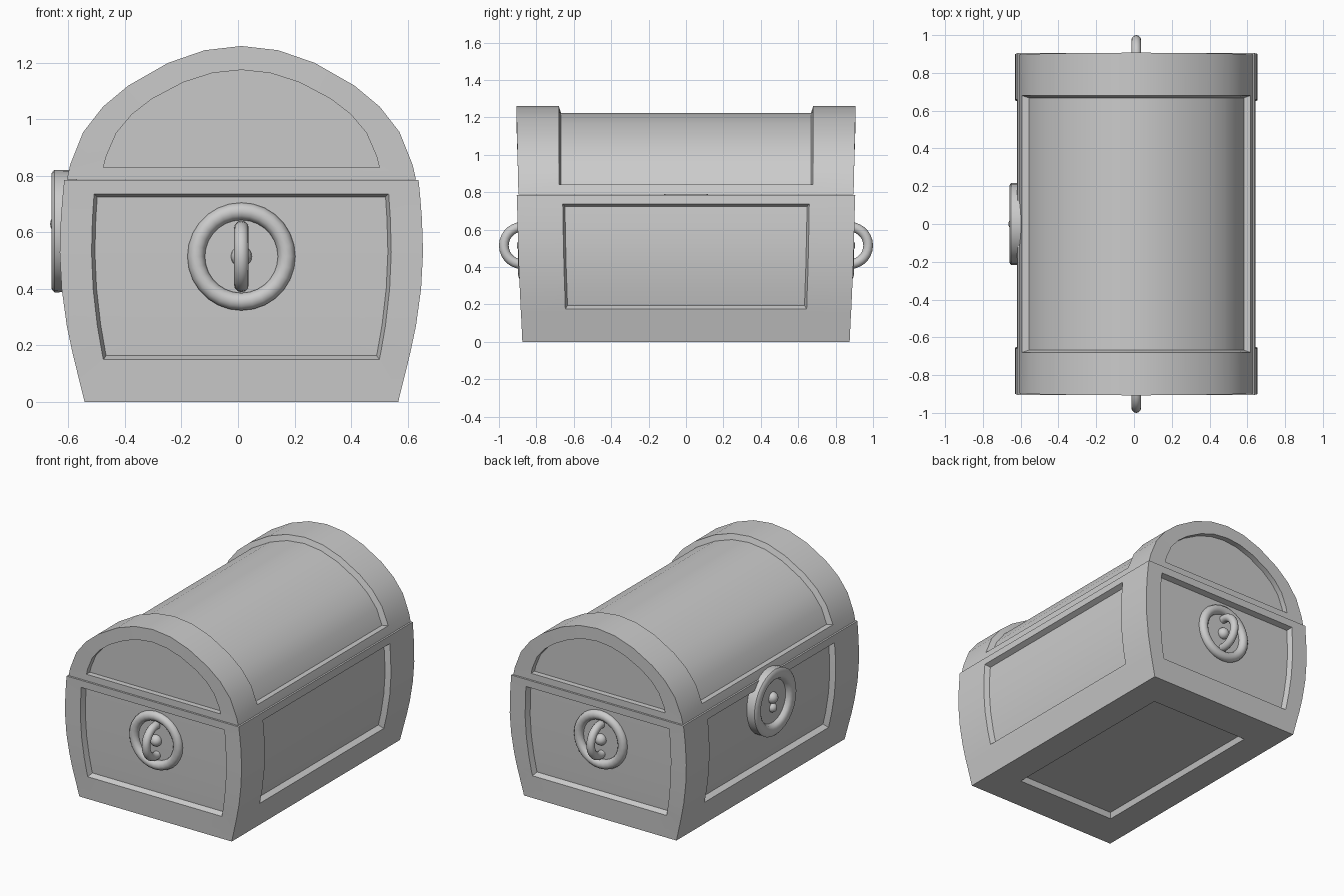
import bpy, bmesh, math
from mathutils import Vector, Matrix

if "Cube" in bpy.data.objects:
    bpy.data.objects.remove(bpy.data.objects["Cube"])

CX = 0.012


def finish(bm, name, angle=30):
    bmesh.ops.recalc_face_normals(bm, faces=bm.faces)
    mesh = bpy.data.meshes.new(name)
    bm.to_mesh(mesh)
    bm.free()
    ob = bpy.data.objects.new(name, mesh)
    bpy.context.collection.objects.link(ob)
    bpy.ops.object.select_all(action='DESELECT')
    bpy.context.view_layer.objects.active = ob
    ob.select_set(True)
    bpy.ops.object.shade_smooth_by_angle(angle=math.radians(angle))
    return ob


def sink(bm, faces, depth=0.035):
    bmesh.ops.inset_region(bm, faces=faces, thickness=0.012, depth=-depth,
                           use_even_offset=True)


# Chest body: bulging box with cuts at the panel borders
levels = [(0, .555, .875), (.15, .592, .882), (.175, .598, .884), (.27, .618, .888),
          (.4, .636, .894), (.53, .643, .898), (.65, .639, .901), (.737, .632, .903),
          (.785, .627, .905)]
xs = [-1, -.825, -.65, .65, .825, 1]
ys = [-1, -.73, .73, 1]
bm = bmesh.new()
grid = {}


def vert(i, j, k):
    if (i, j, k) not in grid:
        z, w, d = levels[k]
        grid[i, j, k] = bm.verts.new((CX + xs[i] * w, ys[j] * d, z))
    return grid[i, j, k]


nx, ny, nz = len(xs) - 1, len(ys) - 1, len(levels) - 1
panels = {"ends0": [], "ends1": [], "sides0": [], "sides1": [], "base": []}
for k in range(nz):
    for s, j in enumerate((0, ny)):
        for i in range(nx):
            f = bm.faces.new([vert(i, j, k), vert(i + 1, j, k),
                              vert(i + 1, j, k + 1), vert(i, j, k + 1)])
            if 0 < i < nx - 1 and 1 <= k < nz - 1:
                panels["ends%d" % s].append(f)
    for s, i in enumerate((0, nx)):
        for j in range(ny):
            f = bm.faces.new([vert(i, j, k), vert(i, j + 1, k),
                              vert(i, j + 1, k + 1), vert(i, j, k + 1)])
            if j == 1 and 2 <= k < nz - 1:
                panels["sides%d" % s].append(f)
for k in (0, nz):
    for i in range(nx):
        for j in range(ny):
            f = bm.faces.new([vert(i, j, k), vert(i + 1, j, k),
                              vert(i + 1, j + 1, k), vert(i, j + 1, k)])
            if k == 0 and i == 2 and j == 1:
                panels["base"].append(f)
bmesh.ops.recalc_face_normals(bm, faces=bm.faces)
for faces in panels.values():
    sink(bm, faces)
finish(bm, "chest_body")

# Arched lid: lofted loops with sunken end panels and a sunken barrel
half = [(.618, .787), (.606, .84), (.56, .955), (.49, 1.045), (.4, 1.12),
        (.26, 1.2), (.13, 1.245)]
arch = half + [(0, 1.26)] + [(-x, z) for x, z in reversed(half)]
n = len(arch)
bm = bmesh.new()


def lid_loop(y, inner=False):
    out = []
    for x, z in arch:
        lean = 1 + .012 * (z - .787) / .47 if abs(y) > .7 else 1
        if inner:
            x, z = x * .79, .83 + (z - .787) * .73
        out.append(bm.verts.new((CX + x, y * lean, z)))
    return out


loops = [lid_loop(-.86, True), lid_loop(-.896, True), lid_loop(-.896), lid_loop(-.68),
         lid_loop(.68), lid_loop(.896), lid_loop(.896, True), lid_loop(.86, True)]
barrel = []
for m, (a, b) in enumerate(zip(loops, loops[1:])):
    for i in range(n):
        f = bm.faces.new([a[i], a[(i + 1) % n], b[(i + 1) % n], b[i]])
        if m == 3 and 1 <= i < n - 2:
            barrel.append(f)
bm.faces.new(loops[0])
bm.faces.new(loops[-1])
bmesh.ops.recalc_face_normals(bm, faces=bm.faces)
sink(bm, barrel)
finish(bm, "lid")


# Lathe helper: (radius, height) profile turned around an axis
def lathe(name, profile, centre, axis, closed=False, steps=28):
    bm = bmesh.new()
    rot = Vector((0, 0, 1)).rotation_difference(Vector(axis)).to_matrix().to_4x4()
    mat = Matrix.Translation(centre) @ rot
    rings = [[bm.verts.new(mat @ Vector((r * math.cos(math.tau * s / steps),
                                         r * math.sin(math.tau * s / steps), h)))
              for s in range(steps)] for r, h in profile]
    pairs = list(zip(rings, rings[1:]))
    if closed:
        pairs.append((rings[-1], rings[0]))
    else:
        bm.faces.new(rings[0])
        bm.faces.new(rings[-1])
    for a, b in pairs:
        for s in range(steps):
            t = (s + 1) % steps
            bm.faces.new([a[s], a[t], b[t], b[s]])
    return finish(bm, name, 40)


def tube(major, minor, count=12):
    return [(major + minor * math.cos(math.tau * i / count),
             minor * math.sin(math.tau * i / count)) for i in range(count)]


def stud(name, centre, radius):
    bm = bmesh.new()
    bmesh.ops.create_uvsphere(bm, u_segments=16, v_segments=10, radius=radius,
                              matrix=Matrix.Translation(centre))
    finish(bm, name, 60)


# End handles: mounting ring, upright pull ring and centre stud
for side, label in ((-1, "front"), (1, "back")):
    lathe(label + "_handle_mount", tube(.16, .031), (CX, side * .866, .515),
          (0, side, 0), True)
    lathe(label + "_handle_ring", tube(.1, .026), (CX, side * .874, .515),
          (1, 0, 0), True)
    stud(label + "_handle_stud", (CX, side * .868, .515), .037)

# Round lock on the left side with a raised rim
lock = (-.57, 0, .605)
lathe("lock_plate", [(.215, 0), (.217, .08), (.205, .09), (.165, .09), (.15, .08),
                     (.14, .058)], lock, (-1, 0, 0))
stud("lock_stud_upper", (-.628, 0, .63), .037)
stud("lock_stud_lower", (-.628, 0, .565), .03)
